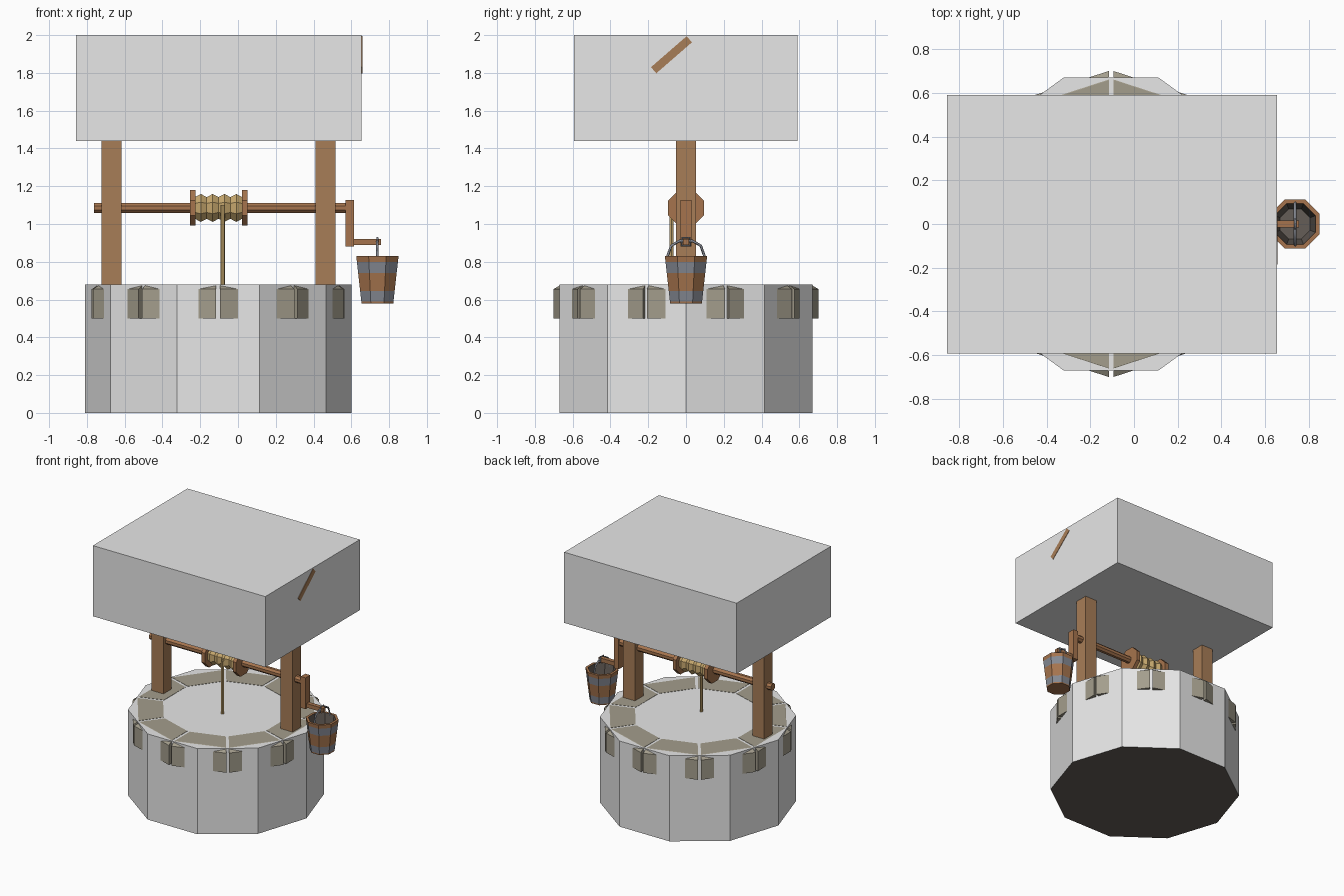
import bpy, bmesh, math
from mathutils import Vector, Matrix

if "Cube" in bpy.data.objects:
    bpy.data.objects.remove(bpy.data.objects["Cube"])


def mat(name, r, g, b):
    m = bpy.data.materials.new(name)
    m.diffuse_color = (r, g, b, 1)
    m.use_nodes = True
    m.node_tree.nodes["Principled BSDF"].inputs["Base Color"].default_value = m.diffuse_color
    return m


GREY = mat("plain grey", .8, .8, .8)
WOOD = mat("post wood", .39, .205, .095)
WOOD2 = mat("warm wood", .38, .175, .075)
STONE = mat("stone", .37, .34, .265)
DARK = mat("dark stone", .13, .11, .095)
ROPE = mat("rope", .58, .40, .16)
METAL = mat("metal", .235, .25, .29)


def finish(name, bm, *mats):
    bmesh.ops.recalc_face_normals(bm, faces=bm.faces)
    me = bpy.data.meshes.new(name)
    bm.to_mesh(me)
    bm.free()
    for m in mats:
        me.materials.append(m)
    ob = bpy.data.objects.new(name, me)
    bpy.context.collection.objects.link(ob)
    return ob


def box(name, lo, hi, m):
    bm = bmesh.new()
    lo, hi = Vector(lo), Vector(hi)
    bmesh.ops.create_cube(bm, size=1, matrix=Matrix.Translation((lo + hi) / 2)
                          @ Matrix.Diagonal((*(hi - lo), 1)))
    return finish(name, bm, m)


def lathe(name, profile, sides, centre, mats, turn=0.0, axis='Z', bands=None):
    """Spin (radius, height) points into a capped faceted solid; bands = material per segment."""
    bm = bmesh.new()
    rings = []
    for r, h in profile:
        ring = []
        for i in range(sides):
            a = turn + 2 * math.pi * i / sides
            u, v = r * math.cos(a), r * math.sin(a)
            p = (u, v, h) if axis == 'Z' else (h, u, v)
            ring.append(bm.verts.new(Vector(p) + Vector(centre)))
        rings.append(ring)
    for k in range(len(rings) - 1):
        for i in range(sides):
            j = (i + 1) % sides
            f = bm.faces.new((rings[k][i], rings[k][j], rings[k + 1][j], rings[k + 1][i]))
            f.material_index = bands[k] if bands else 0
    c0, c1 = bm.faces.new(rings[0]), bm.faces.new(rings[-1])
    if bands:
        c0.material_index, c1.material_index = bands[0], bands[-1]
    return finish(name, bm, *mats)


CX = -0.105
T18 = math.tan(math.radians(18))

# Ten-sided well body, dark underneath
body = lathe("well_body", [(.705, 0), (.705, .679)], 10, (CX, 0, 0), [GREY, DARK])
for p in body.data.polygons:
    if p.normal.z < -.9:
        p.material_index = 1

# Ring of chamfered cap stones, joints in the middle of each body side
bm = bmesh.new()
for k in range(10):
    rot = Matrix.Translation((CX, 0, 0)) @ Matrix.Rotation(k * math.pi / 5, 4, 'Z')
    sides = []
    for s in (-1, 1):
        sides.append([bm.verts.new(rot @ Vector((d, s * (d * T18 - .011), z)))
                      for d, z in ((.45, .5), (.67, .5), (.67, .655), (.63, .681), (.45, .681))])
    a, b = sides
    bm.faces.new(a)
    bm.faces.new(b)
    for i in range(5):
        j = (i + 1) % 5
        bm.faces.new((a[i], a[j], b[j], b[i]))
finish("cap_stones", bm, STONE)

# Roof block and the rafter showing on its right end
box("roof_block", (-.857, -.594, 1.44), (.655, .59, 2.0), GREY)
bm = bmesh.new()
bmesh.ops.create_cube(bm, size=1, matrix=Matrix.Translation((.654, -.077, 1.896))
                      @ Matrix.Rotation(math.radians(41), 4, 'X')
                      @ Matrix.Diagonal((.008, .25, .043, 1)))
finish("rafter_end", bm, WOOD)

# Posts
for name, x in (("left_post", -.67), ("right_post", .463)):
    box(name, (x - .052, -.052, .1), (x + .052, .052, 1.5), WOOD)

# Windlass: axle, drum flanges, wound rope, hanging rope
AX = (0, 0, 1.085)
E = math.pi / 8
lathe("axle", [(.028, -.763), (.028, .59)], 8, AX, [WOOD2], E, 'X')
for name, x in (("left_flange", -.255), ("right_flange", .02)):
    lathe(name, [(.102, x), (.102, x + .03)], 8, AX, [WOOD2], E, 'X')
coil = [(.062 if i % 2 == 0 else .08, -.228 + .25 * i / 8) for i in range(9)]
lathe("rope_coil", coil, 8, AX, [ROPE], E, 'X')
lathe("hanging_rope", [(.012, .3), (.012, 1.1)], 6, (-.08, -.077, 0), [ROPE])

# Crank
box("crank_arm", (.57, -.029, .88), (.613, .029, 1.128), WOOD2)
box("crank_handle", (.6, -.016, .888), (.757, .016, .92), WOOD2)

# Bucket: outer wall with metal bands, open inside
BX = .738
C = math.cos(E)


def wall(z):
    return (.084 + .028 * (z - .58) / .25) / C


prof = [(wall(z), z) for z in (.58, .59, .645, .74, .80, .83)]
prof += [(wall(.83) - .02, .83), (wall(.61) - .02, .61)]
bucket = lathe("bucket", prof, 8, (BX, 0, 0), [WOOD2, METAL, DARK], E,
               bands=[0, 1, 0, 1, 0, 0, 2])

# Bucket handle: bent wire with hanging ring


def wire(name, pts, r, cyclic=False):
    cu = bpy.data.curves.new(name, 'CURVE')
    cu.dimensions = '3D'
    cu.bevel_depth = r
    cu.bevel_resolution = 0
    cu.use_fill_caps = True
    sp = cu.splines.new('POLY')
    sp.points.add(len(pts) - 1)
    for p, (y, z) in zip(sp.points, pts):
        p.co = (BX, y, z, 1)
    sp.use_cyclic_u = cyclic
    cu.materials.append(METAL)
    ob = bpy.data.objects.new(name, cu)
    bpy.context.collection.objects.link(ob)


wire("bucket_handle", [(-.098, .79), (-.096, .835), (-.078, .885), (-.035, .91), (.035, .91),
                       (.078, .885), (.096, .835), (.098, .79)], .007)
wire("handle_ring", [(-.023, .885), (-.02, .928), (.02, .928), (.023, .885)], .006, True)
